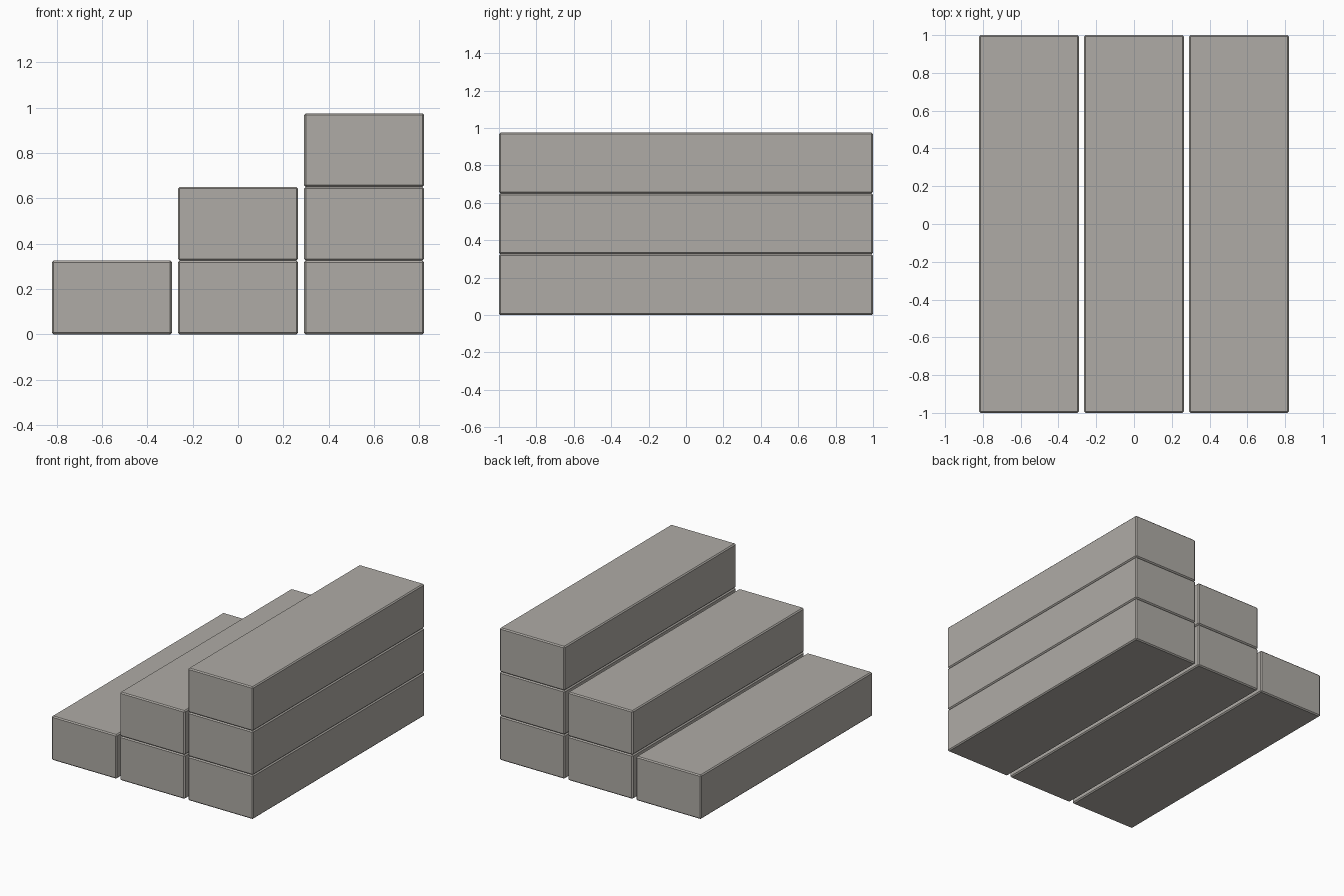
import bpy, bmesh
from mathutils import Vector

if "Cube" in bpy.data.objects:
    bpy.data.objects.remove(bpy.data.objects["Cube"])

# single concrete colour
concrete = bpy.data.materials.new("concrete grey")
concrete.diffuse_color = (0.43, 0.41, 0.38, 1)
concrete.use_nodes = True
concrete.node_tree.nodes["Principled BSDF"].inputs["Base Color"].default_value = concrete.diffuse_color

WIDTH, LENGTH, HEIGHT = 0.53, 2.0, 0.325
PITCH = 0.556      # spacing between columns
CHAMFER = 0.008


def block(name, x, z):
    """Long block with chamfered edges, standing on height z."""
    bm = bmesh.new()
    bmesh.ops.create_cube(bm, size=1)
    bmesh.ops.scale(bm, vec=Vector((WIDTH, LENGTH, HEIGHT)), verts=bm.verts)
    bmesh.ops.bevel(bm, geom=bm.edges[:], offset=CHAMFER, segments=1,
                    profile=0.5, affect='EDGES')
    mesh = bpy.data.meshes.new(name)
    bm.to_mesh(mesh)
    bm.free()
    mesh.materials.append(concrete)
    obj = bpy.data.objects.new(name, mesh)
    obj.location = (x, 0, z + HEIGHT / 2)
    bpy.context.collection.objects.link(obj)


# stepped stack: one, two and three blocks high
for column in range(3):
    for level in range(column + 1):
        block(f"step_{column + 1}_block_{level + 1}",
              (column - 1) * PITCH, level * HEIGHT)
